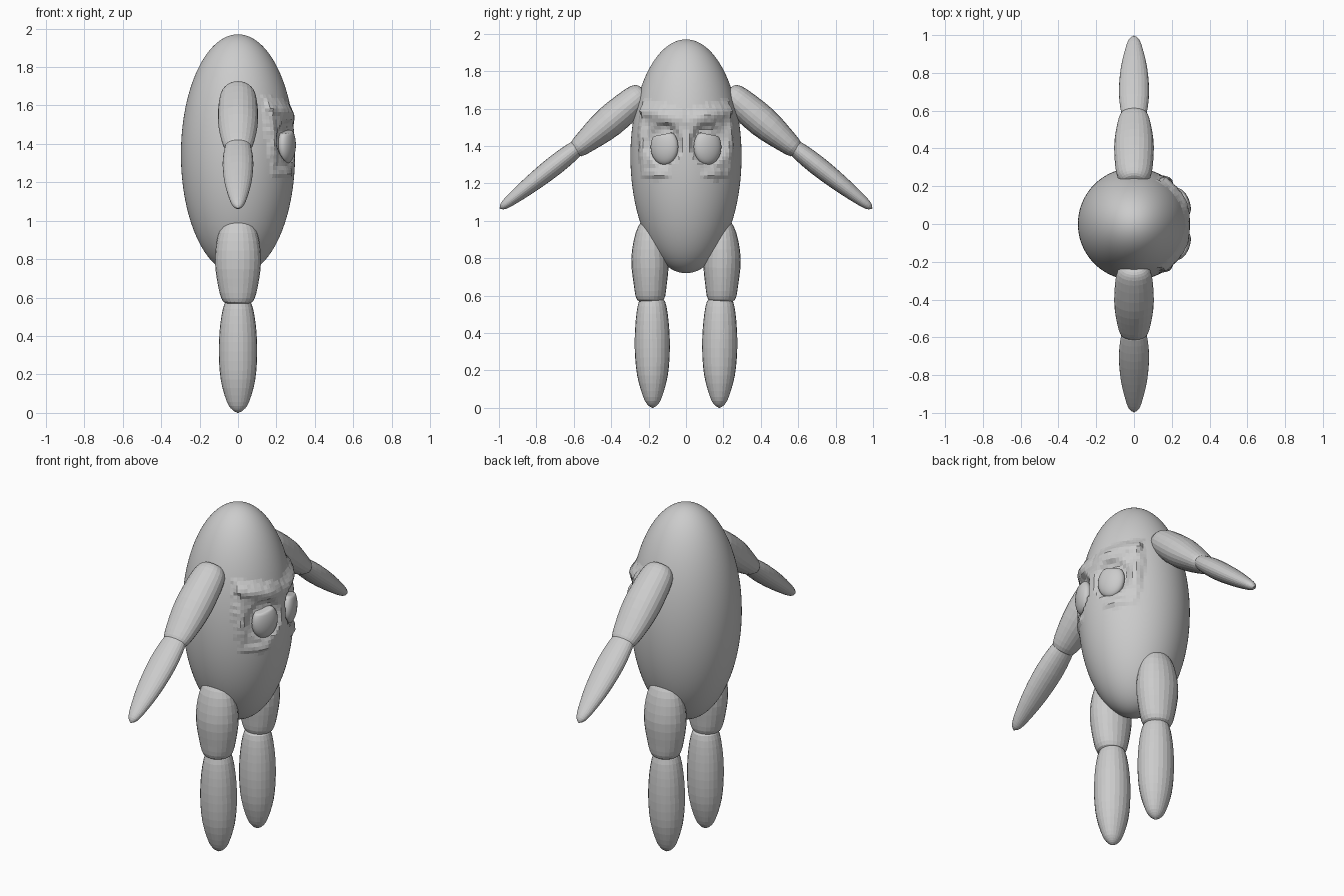
import bpy, bmesh, math, random
from mathutils import Vector

random.seed(4)
cube = bpy.data.objects.get("Cube")
if cube:
    bpy.data.objects.remove(cube)

grey = bpy.data.materials.new("plain grey")
grey.use_nodes = True
GREY = (0.6, 0.6, 0.6, 1)
grey.diffuse_color = GREY
grey.node_tree.nodes["Principled BSDF"].inputs["Base Color"].default_value = GREY


def finish(name, bm):
    bmesh.ops.recalc_face_normals(bm, faces=bm.faces)
    mesh = bpy.data.meshes.new(name)
    bm.to_mesh(mesh)
    bm.free()
    mesh.materials.append(grey)
    obj = bpy.data.objects.new(name, mesh)
    bpy.context.collection.objects.link(obj)
    return obj


def spline(points, steps=3):
    """Catmull-Rom samples through a short list of profile points."""
    pts = [Vector(p) for p in points]
    out = []
    for i in range(len(pts) - 1):
        a, b, c, d = pts[max(i - 1, 0)], pts[i], pts[i + 1], pts[min(i + 2, len(pts) - 1)]
        for k in range(steps):
            t = k / steps
            out.append(b + (c - a) * t / 2 + (a - b * 2.5 + c * 2 - d / 2) * t * t
                       + (b * 1.5 - a / 2 - c * 1.5 + d / 2) * t ** 3)
    return out + [pts[-1]]


def limb(name, start, end, profile, side, sides=24):
    """Loft oval rings along an axis; profile is (position, half depth, half width)."""
    start = Vector((0, start[0] * side, start[1]))
    end = Vector((0, end[0] * side, end[1]))
    across = (end - start).normalized().cross(Vector((1, 0, 0)))
    bm = bmesh.new()
    rings = []
    for t, depth, width in spline(profile):
        ring = []
        for k in range(sides):
            a = math.tau * k / sides
            offset = across * max(depth, .003) * math.cos(a)
            offset.x = max(width, .003) * math.sin(a)
            ring.append(bm.verts.new(start.lerp(end, t) + offset))
        rings.append(ring)
    for low, high in zip(rings, rings[1:]):
        for k in range(sides):
            n = (k + 1) % sides
            bm.faces.new((low[k], low[n], high[n], high[k]))
    bm.faces.new(rings[0])
    bm.faces.new(rings[-1])
    return finish(name, bm)


UPPER_ARM = [(0, .03, .04), (.03, .06, .07), (.15, .078, .095), (.5, .085, .105),
             (.8, .065, .09), (.97, .045, .065), (1.02, .01, .01)]
FOREARM = [(0, .03, .05), (.05, .045, .068), (.3, .053, .08), (.6, .046, .07),
           (.85, .032, .045), (.96, .02, .025), (1, 0, 0)]
THIGH = [(0, 0, 0), (.03, .03, .05), (.2, .075, .1), (.5, .1, .12),
         (.8, .088, .103), (.97, .072, .077), (1, .03, .03)]
SHIN = [(0, .04, .04), (.02, .07, .07), (.2, .088, .092), (.45, .094, .1),
        (.7, .082, .09), (.9, .05, .058), (.975, .025, .028), (1, 0, 0)]

for label, side in (("left", 1), ("right", -1)):
    limb(label + "_upper_arm", (.22, 1.69), (.6, 1.37), UPPER_ARM, side)
    limb(label + "_forearm", (.57, 1.4), (.995, 1.065), FOREARM, side)
    limb(label + "_thigh", (.195, 1.03), (.19, .565), THIGH, side)
    limb(label + "_shin", (.182, .58), (.178, 0), SHIN, side)

    # Bulging eye, cut off at a slant under the brow
    bm = bmesh.new()
    bmesh.ops.create_uvsphere(bm, u_segments=28, v_segments=18, radius=1)
    for v in bm.verts:
        x, y, z = v.co
        z = min(z, .72 - .16 * y)
        turned = .24 * y
        v.co = (.254 + .042 * x - .09 * turned, side * (.115 + .074 * y), 1.395 + .096 * z)
    eye = finish(label + "_eye", bm)
    eye.data.shade_smooth()

# Egg-shaped body with carved sockets, brows and cheeks on the +x side
MID, HALF, RADIUS = 1.345, .625, .297


def bump(value, centre, spread):
    return math.exp(-((value - centre) / spread) ** 2)


bm = bmesh.new()
bmesh.ops.create_uvsphere(bm, u_segments=96, v_segments=96, radius=1)
face_points = set()
for v in bm.verts:
    v.co = (v.co.x * RADIUS, v.co.y * RADIUS, MID + v.co.z * HALF)
    x, y, z = v.co.x, abs(v.co.y), v.co.z
    if x < .08 or not 1.2 < z < 1.68:
        continue
    socket = ((y - .12) / .1) ** 2 + ((z - 1.41) / .115) ** 2
    brow_line = 1.525 + .22 * y
    lift = 0
    if socket < 1 and z < brow_line - .015:
        lift = -.026 * min(1, 2.5 * (1 - socket))
    elif y < .23:
        lift = .024 * bump(z, brow_line + .015, .04) * min(1, .35 + y * 7)
    lift += .014 * bump(z, 1.25, .022) * bump(y, .15, .06)
    lift += .016 * bump(y, .232, .018) * bump(z, 1.44, .13)
    if abs(lift) > .003:
        face_points.add(v)
        lift += random.uniform(-.002, .002)
        out = Vector((v.co.x, v.co.y, 0)).normalized()
        v.co += out * lift
for f in bm.faces:
    f.smooth = not any(v in face_points for v in f.verts)
finish("body", bm)
